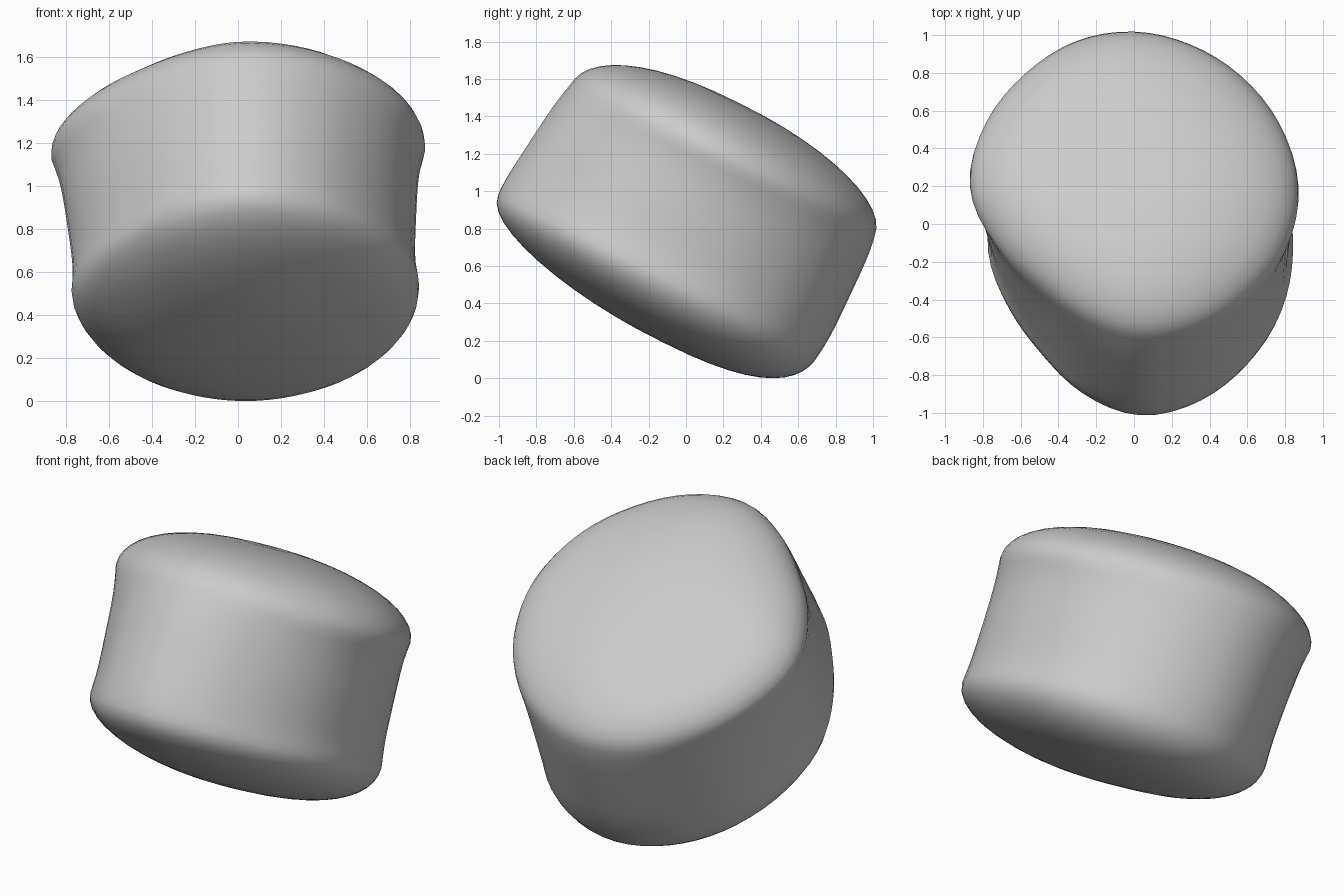
import bpy, bmesh, math
from mathutils import Vector

cube = bpy.data.objects.get("Cube")
if cube:
    bpy.data.objects.remove(cube)

SEG = 64
# Rim outlines: radius in plan every 22.5 degrees, starting at +x
TOP_R = [.875, .84, .81, .80, .81, .82, .825, .855, .875, .80, .745, .76, .815, .835, .85, .875]
LOW_R = [.815, .835, .85, .855, .86, .85, .84, .825, .805, .755, .745, .80, .858, .845, .82, .815]
TOP_C, LOW_C = Vector((0, .2, 1.152)), Vector((.03, -.15, .54))
TOP_H, LOW_H = .314, .312
TOP_SHIFT, LOW_SHIFT = -.06, .19
SLOPE = -.498
NORMAL = Vector((0, .446, .895))
DOWNHILL = Vector((0, .895, -.446))


def radius(table, f):
    """Smooth periodic interpolation of a radius table, f in 0..1."""
    n = len(table)
    i, t = int(f * n), f * n % 1
    a, b, c, d = (table[(i + k) % n] for k in (-1, 0, 1, 2))
    return b + .5 * t * (c - a + t * (2*a - 5*b + 4*c - d + t * (3*(b - c) + d - a)))


def rim(table, j):
    """Offset of rim point j from its centre, lying in the tilted rim plane."""
    a = math.tau * j / SEG
    r = radius(table, j / SEG)
    return Vector((r * math.cos(a), r * math.sin(a), r * math.sin(a) * SLOPE))


def cap_ring(center, table, angle, height, shift):
    """Ring of a shallow dome, its crown shifted along the slope."""
    s = math.cos(angle) ** .9
    h = math.sin(angle)
    c = center + NORMAL * (height * h) + DOWNHILL * (shift * h * h)
    return [c + rim(table, j) * s for j in range(SEG)]


def wall_ring(t):
    """Ring of the side wall: rounded shoulders, straight waist pinched sideways."""
    pinch = 1 - (2 * t - 1) ** 4
    c = LOW_C.lerp(TOP_C, t)
    ring = []
    for j in range(SEG):
        v = rim(LOW_R, j).lerp(rim(TOP_R, j), t)
        v.x *= 1 - .035 * pinch
        v.y *= 1 + .022 * pinch
        ring.append(c + v)
    return ring


# Stack the rings: lower dome, wall, upper dome
CAP = 12
angles = [math.pi / 2 * k / CAP for k in range(1, CAP)]
rings = [cap_ring(LOW_C, LOW_R, a, -LOW_H, LOW_SHIFT) for a in reversed(angles)]
rings += [wall_ring(k / 14) for k in range(15)]
rings += [cap_ring(TOP_C, TOP_R, a, TOP_H, TOP_SHIFT) for a in angles]

bm = bmesh.new()
loops = [[bm.verts.new(p) for p in ring] for ring in rings]
for low, high in zip(loops, loops[1:]):
    for j in range(SEG):
        k = (j + 1) % SEG
        bm.faces.new((low[j], low[k], high[k], high[j]))

# Close both crowns with a fan
crowns = ((loops[0], LOW_C - NORMAL * LOW_H + DOWNHILL * LOW_SHIFT),
          (loops[-1], TOP_C + NORMAL * TOP_H + DOWNHILL * TOP_SHIFT))
for loop, p in crowns:
    tip = bm.verts.new(p)
    for j in range(SEG):
        bm.faces.new((loop[j], loop[(j + 1) % SEG], tip))

# Soften the rims a little
bmesh.ops.smooth_vert(bm, verts=bm.verts, factor=.5,
                      use_axis_x=True, use_axis_y=True, use_axis_z=True)
bmesh.ops.recalc_face_normals(bm, faces=bm.faces)

# Settle on the floor
low_z = min(v.co.z for v in bm.verts)
for v in bm.verts:
    v.co.z -= low_z

mesh = bpy.data.meshes.new("pillow_body")
bm.to_mesh(mesh)
bm.free()
body = bpy.data.objects.new("pillow_body", mesh)
bpy.context.collection.objects.link(body)
for f in mesh.polygons:
    f.use_smooth = True

# Plain grey surface
grey = bpy.data.materials.new("light_grey")
grey.use_nodes = True
color = (.6, .6, .6, 1)
grey.diffuse_color = color
grey.node_tree.nodes["Principled BSDF"].inputs["Base Color"].default_value = color
mesh.materials.append(grey)
